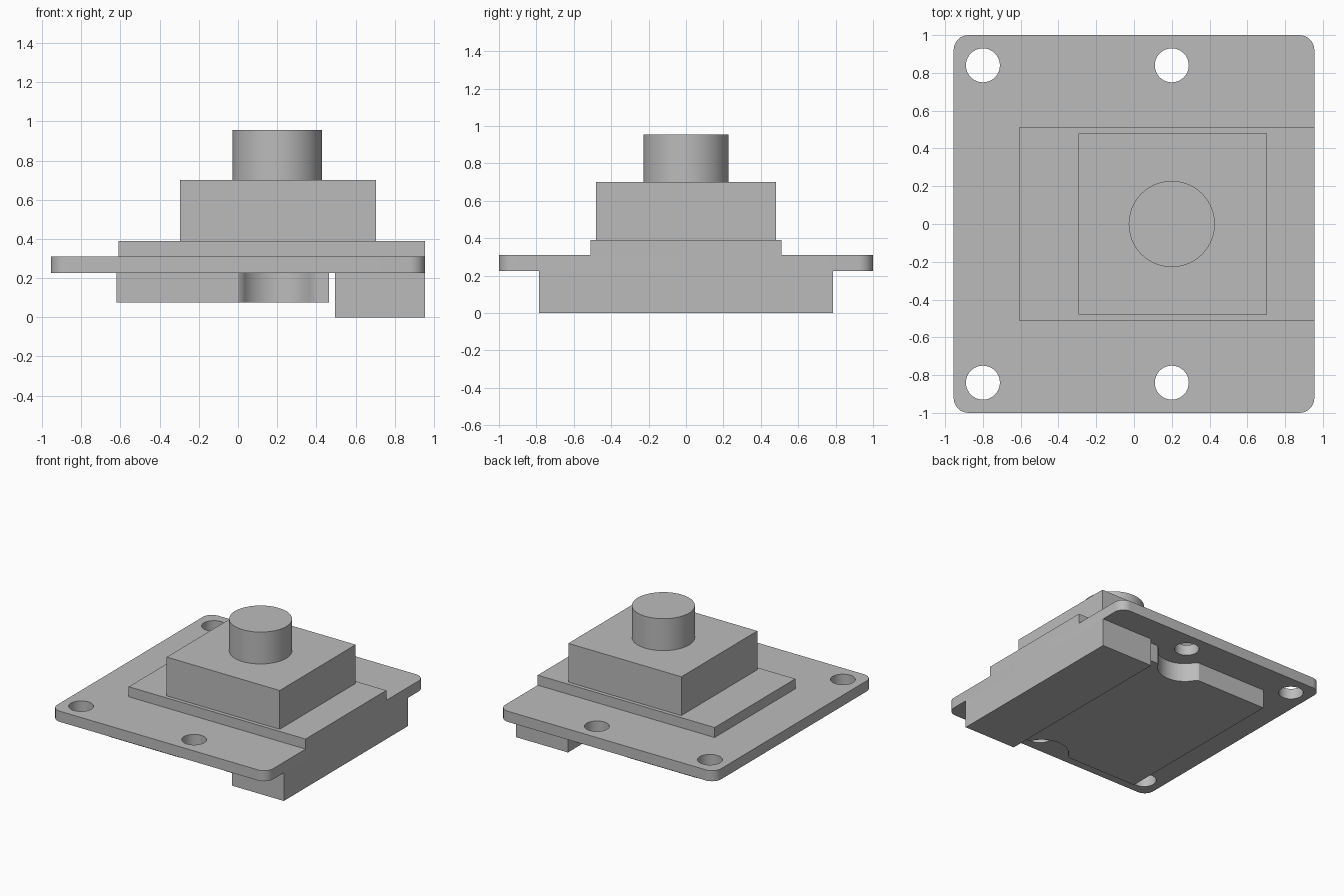
import bpy
import bmesh
from math import cos, sin, pi, radians

if "Cube" in bpy.data.objects:
    bpy.data.objects.remove(bpy.data.objects["Cube"], do_unlink=True)

grey = bpy.data.materials.new("plain grey")
grey.use_nodes = True
grey.diffuse_color = (0.5, 0.5, 0.5, 1)
grey.node_tree.nodes["Principled BSDF"].inputs["Base Color"].default_value = (0.5, 0.5, 0.5, 1)


def arc(cx, cy, r, start, end, steps):
    """Points along an arc, angles in degrees."""
    angles = [radians(start + (end - start) * i / steps) for i in range(steps + 1)]
    return [(cx + r * cos(a), cy + r * sin(a)) for a in angles]


def prism(name, outline, z0, z1):
    """Extrude a counter-clockwise outline from z0 up to z1."""
    bm = bmesh.new()
    face = bm.faces.new([bm.verts.new((x, y, z0)) for x, y in outline])
    top = bmesh.ops.extrude_face_region(bm, geom=[face], use_keep_orig=True)["geom"]
    for v in top:
        if isinstance(v, bmesh.types.BMVert):
            v.co.z = z1
    bmesh.ops.recalc_face_normals(bm, faces=bm.faces)
    mesh = bpy.data.meshes.new(name)
    bm.to_mesh(mesh)
    bm.free()
    obj = bpy.data.objects.new(name, mesh)
    bpy.context.collection.objects.link(obj)
    mesh.materials.append(grey)
    return obj


def block(name, x0, x1, half_y, z0, z1):
    return prism(name, [(x0, -half_y), (x1, -half_y), (x1, half_y), (x0, half_y)], z0, z1)


def smooth(obj):
    bpy.ops.object.select_all(action="DESELECT")
    obj.select_set(True)
    bpy.context.view_layer.objects.active = obj
    bpy.ops.object.shade_smooth_by_angle(angle=radians(30))


EDGE = 0.955      # shared side face
HOLE_X = 0.2      # axis of the button and one pair of holes
HOLE_Y = 0.84

# Circuit board with rounded corners
corner = 0.08
outline = []
for i, (sx, sy) in enumerate([(1, 1), (-1, 1), (-1, -1), (1, -1)]):
    outline += arc(sx * (EDGE - corner), sy * (1 - corner), corner, 90 * i, 90 * i + 90, 8)
board = prism("board", outline, 0.225, 0.31)

# Four mounting holes
for x in (HOLE_X - 1, HOLE_X):
    for y in (-HOLE_Y, HOLE_Y):
        cutter = prism("hole_cutter", arc(x, y, 0.09, 0, 360, 40)[:-1], 0.1, 0.5)
        cutter.hide_render = True
        cut = board.modifiers.new("hole", "BOOLEAN")
        cut.operation = "DIFFERENCE"
        cut.solver = "EXACT"
        cut.object = cutter
        bpy.context.view_layer.objects.active = board
        bpy.ops.object.modifier_apply(modifier=cut.name)
        bpy.data.objects.remove(cutter, do_unlink=True)
smooth(board)

# Stacked parts above the board
block("base_plate", -0.61, EDGE, 0.51, 0.31, 0.39)
block("switch_housing", -0.295, 0.705, 0.48, 0.39, 0.70)
button = prism("button", arc(HOLE_X, 0, 0.228, 0, 360, 64)[:-1], 0.70, 0.955)
smooth(button)

# Connector under the board
block("connector", 0.495, EDGE, 0.785, 0, 0.225)

# Underside block with a round notch beside each inner hole
half = 0.74
front = [(-0.62, -half), (HOLE_X - 0.2, -half)]
front += arc(HOLE_X, -0.82, 0.2, 180, 0, 24)[1:-1] if half > 0.82 else [
    p for p in arc(HOLE_X, -0.82, 0.2, 180, 0, 32) if p[1] > -half]
front += [(HOLE_X + 0.2, -half), (0.465, -half)]
back = [(x, -y) for x, y in reversed(front)]
underside = prism("underside_block", front + back, 0.075, 0.225)
smooth(underside)
